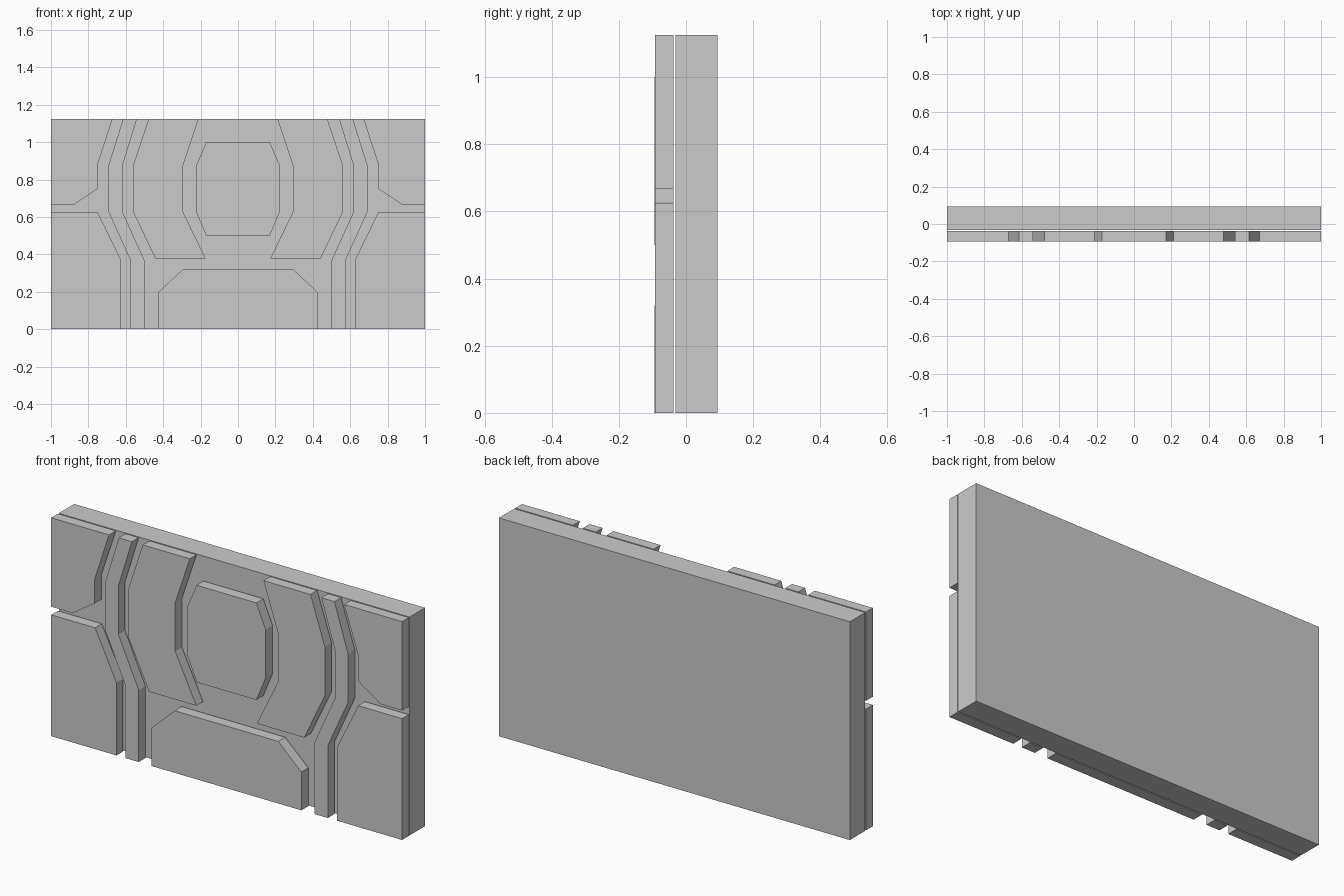
import bpy, bmesh

if "Cube" in bpy.data.objects:
    bpy.data.objects.remove(bpy.data.objects["Cube"])


def plate(name, outline, y_front, y_back):
    """Extrude an (x, z) outline along y into a closed flat plate."""
    bm = bmesh.new()
    face = bm.faces.new([bm.verts.new((x, y_front, z)) for x, z in outline])
    ext = bmesh.ops.extrude_face_region(bm, geom=[face], use_keep_orig=True)
    verts = [v for v in ext["geom"] if isinstance(v, bmesh.types.BMVert)]
    bmesh.ops.translate(bm, verts=verts, vec=(0, y_back - y_front, 0))
    bmesh.ops.recalc_face_normals(bm, faces=bm.faces[:])
    mesh = bpy.data.meshes.new(name)
    bm.to_mesh(mesh)
    bm.free()
    obj = bpy.data.objects.new(name, mesh)
    bpy.context.collection.objects.link(obj)
    return obj


TOP = 1.125
PANEL_BACK = -0.0375

# Backing slab, separated from the panels by a thin seam
plate("backing_slab", [(-1, 0), (1, 0), (1, TOP), (-1, TOP)], -0.031, 0.094)

# Centre panels, very slightly prouder than the rest
half_octagon = [(0.17, 0.5), (0.223, 0.626), (0.223, 0.877), (0.17, 1.0)]
half_base = [(0.427, 0), (0.427, 0.197), (0.295, 0.32)]
for name, half in (("centre_panel", half_octagon), ("base_panel", half_base)):
    plate(name, half + [(-x, z) for x, z in reversed(half)], -0.094, PANEL_BACK)

# Side panels, given for the right half and mirrored to the left
side_panels = {
    "curved_panel": [(0.21, TOP), (0.293, 0.877), (0.293, 0.626), (0.173, 0.378),
                     (0.442, 0.378), (0.56, 0.626), (0.56, 0.877), (0.478, TOP)],
    "trim_strip": [(0.54, TOP), (0.617, 0.877), (0.617, 0.626), (0.501, 0.37), (0.501, 0),
                   (0.577, 0), (0.577, 0.373), (0.692, 0.626), (0.692, 0.877), (0.614, TOP)],
    "upper_corner_panel": [(0.67, TOP), (0.752, 0.877), (0.752, 0.75), (0.877, 0.667),
                           (1, 0.667), (1, TOP)],
    "lower_corner_panel": [(0.628, 0), (1, 0), (1, 0.625), (0.75, 0.625), (0.628, 0.375)],
}
for name, outline in side_panels.items():
    for label, sign in (("right", 1), ("left", -1)):
        plate(f"{name}_{label}", [(sign * x, z) for x, z in outline], -0.0925, PANEL_BACK)
